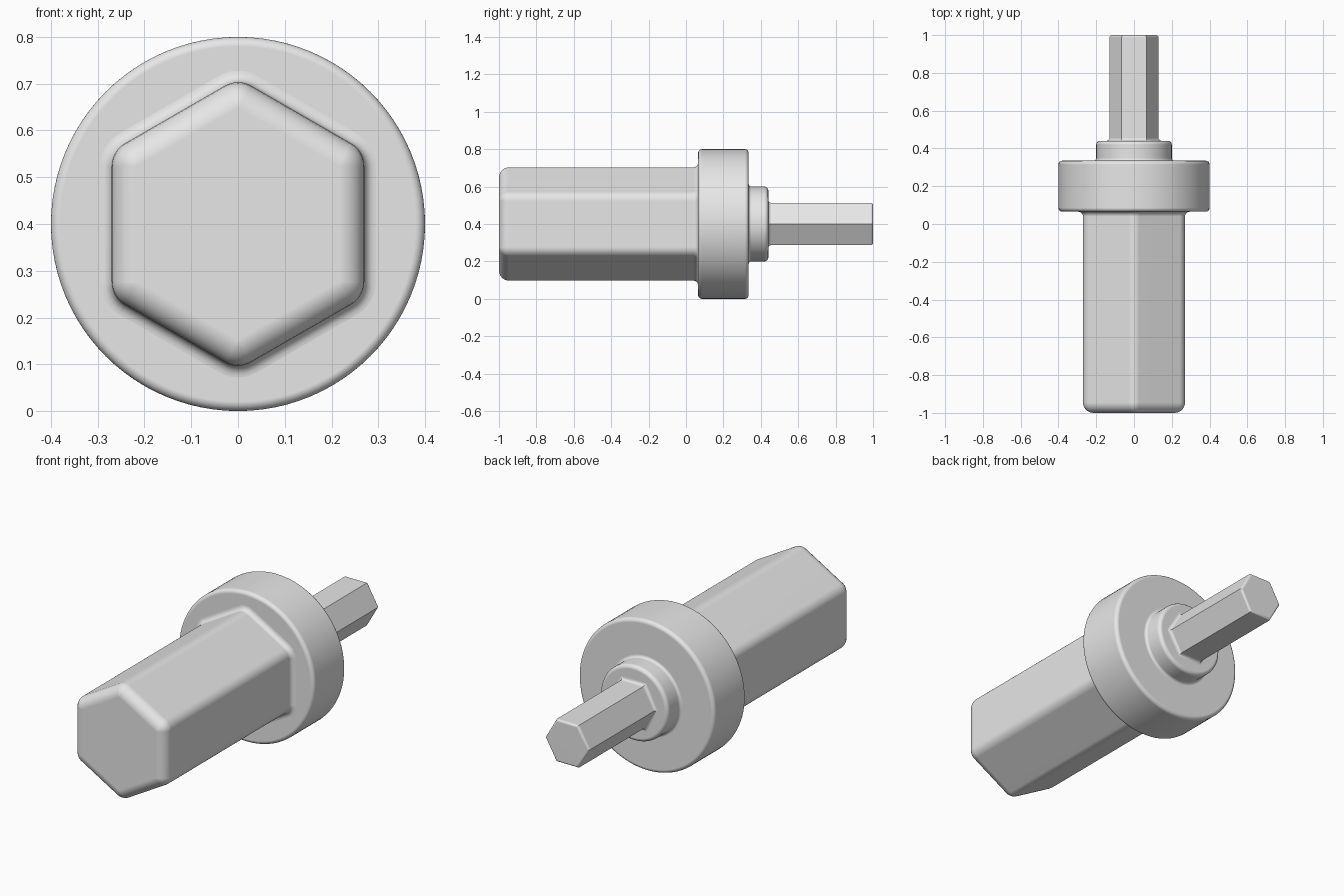
import bpy, bmesh
from math import sin, cos, pi, radians

cube = bpy.data.objects.get("Cube")
if cube:
    bpy.data.objects.remove(cube, do_unlink=True)

AXIS_Z = 0.4      # height of the common axis
STEPS = 6         # segments in each rounded edge

steel = bpy.data.materials.new("plain_grey")
steel.use_nodes = True
grey = (0.8, 0.8, 0.8, 1)
steel.diffuse_color = grey
steel.node_tree.nodes["Principled BSDF"].inputs["Base Color"].default_value = grey


def quarter(y, r, y_dir, grow):
    """Quarter round from an end plane at y: (y, outward offset) stations."""
    angles = [i * pi / 2 / STEPS for i in range(STEPS + 1)]
    return [(y + y_dir * r * (1 - cos(t)), grow * r * (1 - sin(t))) for t in angles]


def outline(apothem, corner, phase, arc):
    """Hexagon with rounded corners; a circle when corner equals apothem."""
    reach = (apothem - corner) / cos(pi / 6)
    points = []
    for side in range(6):
        mid = phase + side * pi / 3
        for i in range(arc + 1):
            a = mid - pi / 6 + i * pi / 3 / arc
            points.append((reach * cos(mid) + corner * cos(a),
                           reach * sin(mid) + corner * sin(a)))
    return points


def loft(name, apothem, corner, phase, stations, arc):
    """Skin the outline along y, offsetting it at every station."""
    bm = bmesh.new()
    rings = []
    for y, off in stations:
        c = max(corner + off, 0) if corner else 0
        rings.append([bm.verts.new((x, y, AXIS_Z + z))
                      for x, z in outline(apothem + off, c, phase, arc)])
    n = len(rings[0])
    for a, b in zip(rings, rings[1:]):
        for i in range(n):
            j = (i + 1) % n
            bm.faces.new((a[i], a[j], b[j], b[i]))
    bm.faces.new(rings[0][::-1])
    bm.faces.new(rings[-1])
    bmesh.ops.remove_doubles(bm, verts=bm.verts, dist=1e-5)
    bmesh.ops.recalc_face_normals(bm, faces=bm.faces)
    mesh = bpy.data.meshes.new(name)
    bm.to_mesh(mesh)
    bm.free()
    mesh.materials.append(steel)
    obj = bpy.data.objects.new(name, mesh)
    bpy.context.collection.objects.link(obj)
    bpy.ops.object.select_all(action='DESELECT')
    obj.select_set(True)
    bpy.context.view_layer.objects.active = obj
    bpy.ops.object.shade_smooth_by_angle(angle=radians(32))
    normals = obj.modifiers.new("flat_face_normals", 'WEIGHTED_NORMAL')
    normals.keep_sharp = True
    return obj


FLANGE_FRONT, FLANGE_BACK, NECK_BACK = 0.065, 0.335, 0.44
SINK = 0.02       # how far each part runs into its neighbour

# Large hexagonal bar with a rounded end and a fillet at the flange
root = quarter(FLANGE_FRONT, 0.025, -1, 1)[::-1]
loft("hex_bar", 0.27, 0.056, pi / 2,
     quarter(-1, 0.055, 1, -1) + root + [(FLANGE_FRONT + SINK, 0.025)], 6)

# Round flange
loft("flange", 0.4, 0.4, 0,
     quarter(FLANGE_FRONT, 0.02, 1, -1) + quarter(FLANGE_BACK, 0.02, -1, -1)[::-1], 16)

# Stepped neck
loft("neck", 0.2, 0.2, 0,
     [(FLANGE_BACK - SINK, 0.014)] + quarter(FLANGE_BACK, 0.014, 1, 1)
     + quarter(NECK_BACK, 0.02, -1, -1)[::-1], 12)

# Small hexagonal drive shank with crisp long edges
loft("hex_shank", 0.1125, 0, 0,
     [(NECK_BACK - SINK, 0.016)] + quarter(NECK_BACK, 0.016, 1, 1)
     + quarter(1, 0.012, -1, -1)[::-1], 1)
